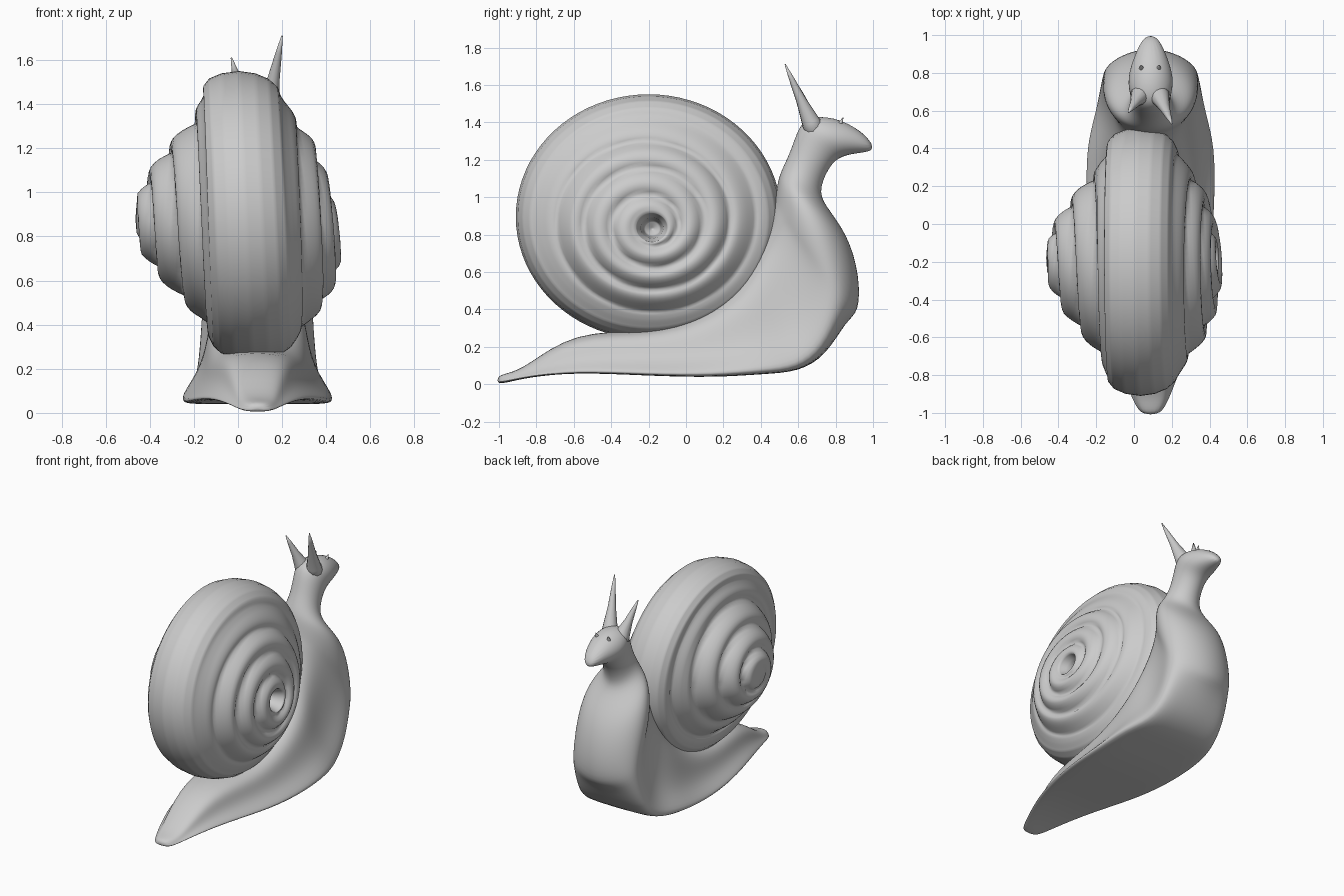
import bpy, bmesh, math
from mathutils import Vector

if "Cube" in bpy.data.objects:
    bpy.data.objects.remove(bpy.data.objects["Cube"])


def loft(name, rings, subsurf=0):
    """Skin closed rings of equal point count and cap both ends."""
    bm = bmesh.new()
    rows = [[bm.verts.new(p) for p in ring] for ring in rings]
    n = len(rows[0])
    for a, b in zip(rows, rows[1:]):
        for i in range(n):
            j = (i + 1) % n
            bm.faces.new((a[i], a[j], b[j], b[i]))
    bm.faces.new(rows[0])
    bm.faces.new(rows[-1])
    bmesh.ops.recalc_face_normals(bm, faces=bm.faces)
    me = bpy.data.meshes.new(name)
    bm.to_mesh(me)
    bm.free()
    for p in me.polygons:
        p.use_smooth = True
    ob = bpy.data.objects.new(name, me)
    bpy.context.collection.objects.link(ob)
    if subsurf:
        m = ob.modifiers.new("smooth", "SUBSURF")
        m.levels = m.render_levels = subsurf
    return ob


# Shell: profile (radius fraction, x) from right hollow over the rim to left apex
profile = [(.004, .24), (.06, .27), (.085, .38), (.12, .44), (.25, .43), (.42, .40),
           (.58, .35), (.7, .29), (.8, .245), (.9, .21), (.95, .17), (.985, .11), (1, .035),
           (.985, -.045), (.95, -.105), (.9, -.135), (.8, -.15), (.7, -.175), (.55, -.27),
           (.4, -.355), (.25, -.42), (.1, -.46), (.004, -.465)]
STEPS, SIDES = 6, 80
samples = []
for (f0, x0), (f1, x1) in zip(profile, profile[1:]):
    for k in range(STEPS):
        t = k / STEPS
        samples.append((f0 + (f1 - f0) * t, x0 + (x1 - x0) * t))
samples.append(profile[-1])

rings = []
for f, x in samples:
    side = 1 if x > .035 else -1
    reach = (.9 - f) / .3 if side > 0 else (.9 - f) / .2
    fade = max(0, min(1, (f - .1) / .08)) * max(0, min(1, reach))
    # the spiral axis drifts toward the outer centre as radius grows
    cy, cz = -.18 - .02 * f, (.83 if side > 0 else .88)
    cz += (.895 - cz) * f
    ring = []
    for i in range(SIDES):
        a = 2 * math.pi * i / SIDES
        whorl = f / .2 - a / (2 * math.pi)
        bump = (abs(math.sin(math.pi * whorl)) ** .8 - .65) * (.045 if side > 0 else .05) * fade
        # right cone leans slightly down and back
        tilt = -.1 * f * (1 - f) * (math.sin(a) + .5 * math.cos(a)) if side > 0 else 0
        # the rim leans to the right toward the bottom
        lean = -.03 * f ** 3 * math.sin(a)
        ring.append((x + side * bump + tilt + lean,
                     cy + .71 * f * math.cos(a), cz + .655 * f * math.sin(a)))
    rings.append(ring)
loft("spiral_shell", rings)

# Body sections: belly y, z, back y, z, half width, roundness
sections = [
    (-1.01, .00, -1.01, .045, .05, .6), (-.95, .01, -.95, .06, .09, .5),
    (-.85, .035, -.86, .09, .13, .2),
    (-.6, .065, -.6, .29, .22, 0), (-.2, .045, -.2, .28, .32, 0),
    (.15, .035, .1, .37, .34, 0), (.42, .055, .30, .54, .34, 0),
    (.60, .065, .38, .72, .29, 0), (.75, .15, .44, .85, .27, .15),
    (.86, .34, .46, .95, .26, .4), (.93, .375, .47, .98, .26, .8),
    (.935, .57, .48, 1.05, .25, 1), (.87, .80, .49, 1.10, .215, 1),
    (.74, .96, .51, 1.15, .135, 1), (.71, 1.04, .56, 1.25, .10, 1),
    (.78, 1.19, .60, 1.38, .105, 1), (.86, 1.225, .66, 1.44, .125, 1),
    (.94, 1.235, .83, 1.425, .085, 1), (1.01, 1.25, .98, 1.32, .035, 1)]
# Half outline of the flared foot: across, up
skirt = [(0, 0), (.5, 0), (.97, 0), (1.04, .06), (.8, .28), (.7, .52), (.64, .78), (.45, .95), (0, 1)]
N = len(skirt) - 1
rings = []
for by, bz, ty, tz, w, rnd in sections:
    half = []
    for i, (u, v) in enumerate(skirt):
        a = math.pi * i / N
        uu = u + (math.sin(a) * 1.03 - u) * rnd
        vv = v + ((1 - math.cos(a)) / 2 - v) * rnd
        half.append((uu * w, by + (ty - by) * vv, bz + (tz - bz) * vv))
    ring = [(.088 + x, y, z) for x, y, z in half]
    ring += [(.088 - x, y, z) for x, y, z in half[-2:0:-1]]
    rings.append(ring)
loft("body_foot_and_head", rings, 2)


def feeler(name, base, tip, radius):
    """Tapered, slightly flared stalk from base to tip."""
    base, tip = Vector(base), Vector(tip)
    q = (tip - base).to_track_quat('Z', 'Y')
    rings = []
    for t, r in ((0, 1), (.2, .75), (.5, .42), (.8, .22), (1, .05)):
        c = base.lerp(tip, t)
        rings.append([c + q @ Vector((math.cos(a) * r * radius, math.sin(a) * r * radius, 0))
                      for a in (2 * math.pi * i / 12 for i in range(12))])
    loft(name, rings)


# Eye stalks and small feelers
feeler("right_eye_stalk", (.125, .70, 1.33), (.20, .53, 1.71), .065)
feeler("left_eye_stalk", (.045, .70, 1.33), (-.03, .59, 1.61), .065)
for s, label in ((1, "right"), (-1, "left")):
    feeler(label + "_small_feeler", (.085 + s * .04, .81, 1.36), (.085 + s * .05, .84, 1.425), .03)
